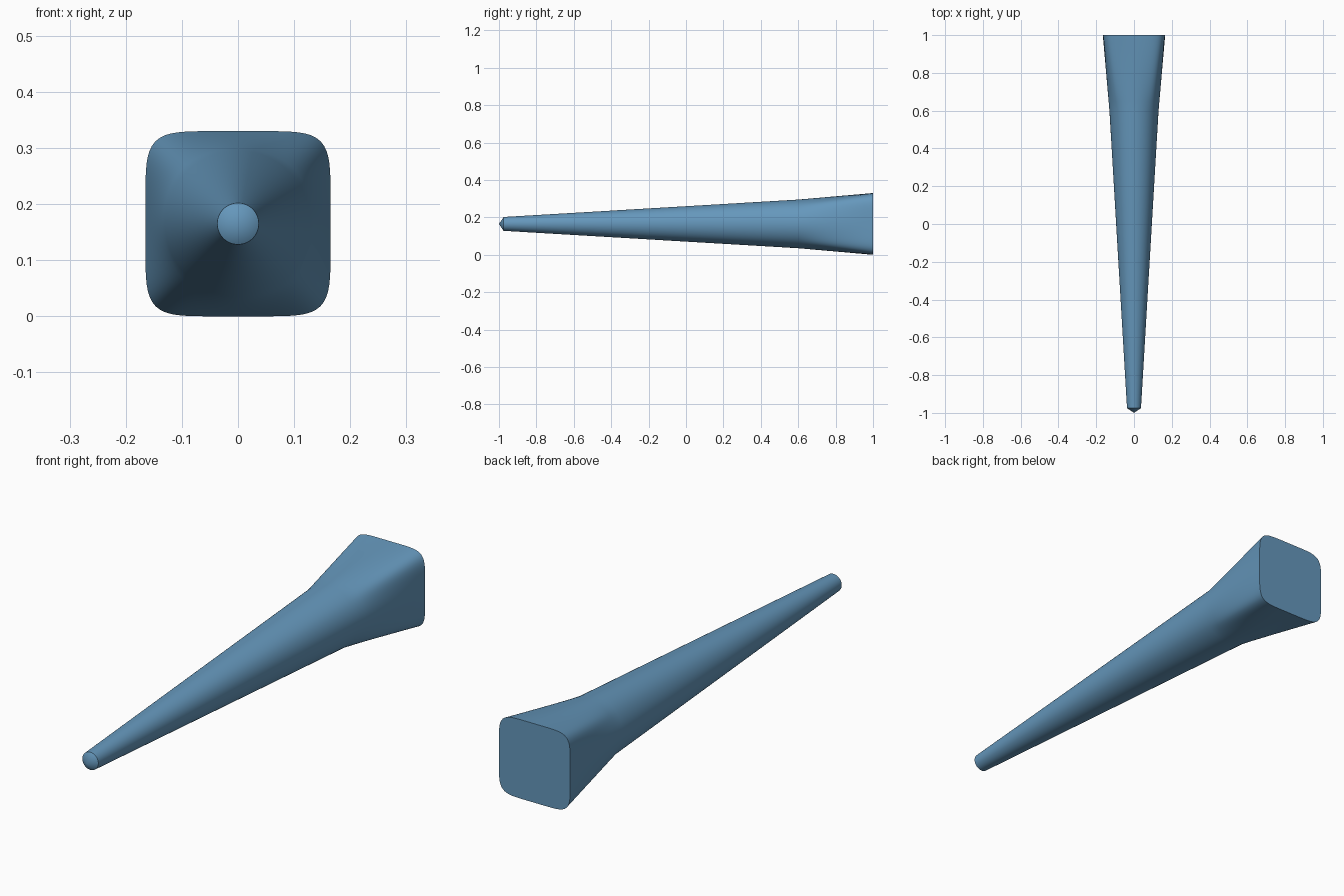
import bpy, bmesh
from math import cos, sin, pi, radians

if "Cube" in bpy.data.objects:
    bpy.data.objects.remove(bpy.data.objects["Cube"])

SIDES = 128
CENTRE_Z = 0.165
FLARE_STEPS = 8


def radius(a, half, power):
    """Polar radius: power 2 is a circle, higher is a rounded square."""
    return half / (abs(cos(a)) ** power + abs(sin(a)) ** power) ** (1 / power)


def section(bm, y, square=0.0, round_radius=0.13):
    """Ring in the XZ plane, blended from a circle to the rounded-square end."""
    ring = []
    for i in range(SIDES):
        a = 2 * pi * i / SIDES
        r = round_radius * (1 - square) + radius(a, 0.165, 6) * square
        ring.append(bm.verts.new((r * cos(a), y, CENTRE_Z + r * sin(a))))
    return ring


bm = bmesh.new()

# Tapered round shaft, flaring into a rounded-square end
rings = [section(bm, -0.975, round_radius=0.037)]
for k in range(FLARE_STEPS + 1):
    t = k / FLARE_STEPS
    rings.append(section(bm, 0.6 + 0.4 * t, t))
for lower, upper in zip(rings, rings[1:]):
    for i in range(SIDES):
        j = (i + 1) % SIDES
        bm.faces.new((lower[i], lower[j], upper[j], upper[i]))

# Short conical tip and flat butt
apex = bm.verts.new((0, -1.0, CENTRE_Z))
for i in range(SIDES):
    bm.faces.new((apex, rings[0][(i + 1) % SIDES], rings[0][i]))
bm.faces.new(rings[-1])
bmesh.ops.recalc_face_normals(bm, faces=bm.faces)

mesh = bpy.data.meshes.new("tapered_leg")
bm.to_mesh(mesh)
bm.free()
leg = bpy.data.objects.new("tapered_leg", mesh)
bpy.context.collection.objects.link(leg)

# Slate blue finish
blue = bpy.data.materials.new("slate_blue")
blue.diffuse_color = (0.13, 0.31, 0.50, 1)
blue.use_nodes = True
blue.node_tree.nodes["Principled BSDF"].inputs["Base Color"].default_value = blue.diffuse_color
mesh.materials.append(blue)

bpy.context.view_layer.objects.active = leg
leg.select_set(True)
bpy.ops.object.shade_smooth_by_angle(angle=radians(35))
